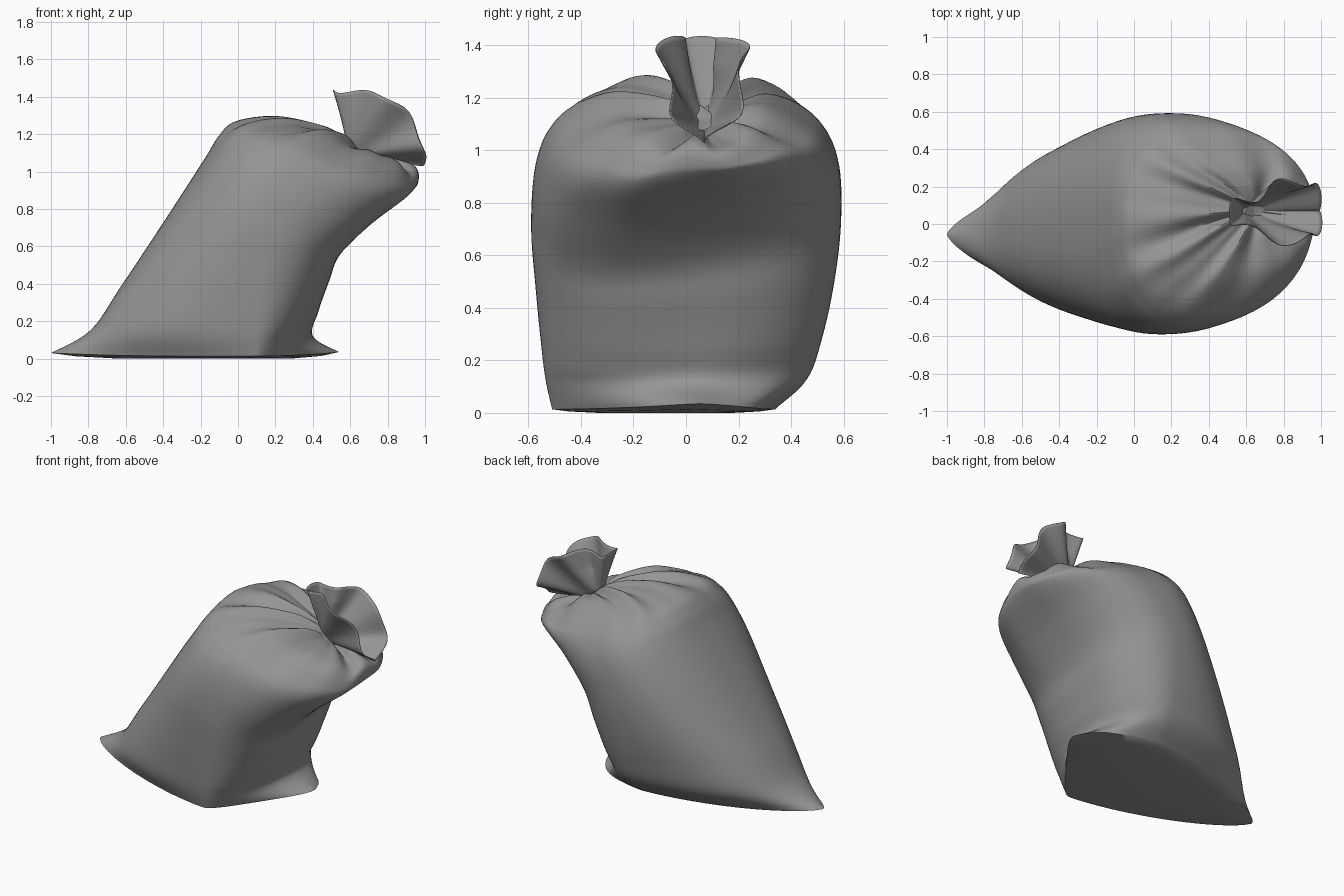
import bpy, bmesh
from math import sin, cos, pi, copysign, exp
from mathutils import Vector

if "Cube" in bpy.data.objects:
    bpy.data.objects.remove(bpy.data.objects["Cube"])

SEG = 96

# Sack cross-sections, bottom to neck:
# left x, left z, right x, right z, widest x, y min, y max, left power, right power
RINGS = [
    (-1.00, .03, .54, .035, .10, -.51, .34, 1.4, 1.4),
    (-.79, .15, .40, .12, .10, -.535, .46, .93, 1.1),
    (-.63, .38, .43, .25, .10, -.555, .52, .85, .92),
    (-.47, .62, .49, .42, .11, -.575, .565, .85, .83),
    (-.30, .88, .55, .57, .15, -.59, .59, .85, .8),
    (-.17, 1.08, .72, .74, .24, -.575, .585, .85, .8),
    (-.10, 1.19, .92, .88, .32, -.52, .53, .85, .82),
    (-.01, 1.26, .965, .94, .37, -.42, .43, .85, .85),
    (.20, 1.28, .945, 1.01, .47, -.27, .31, .9, .9),
    (.42, 1.235, .81, 1.05, .58, -.08, .20, 1.0, 1.0),
    (.555, 1.19, .70, 1.07, .63, .02, .12, 1.0, 1.0),
]
FOLD = [0, 0, 0, 0, 0, .002, .004, .009, .016, .018, .006]
SHEAR = [0, 0, .03, .10, .17, .20, .15, .08, .03, 0, 0]

cloth_mat = bpy.data.materials.new("grey_cloth")
cloth_mat.diffuse_color = (.3, .3, .3, 1)
cloth_mat.use_nodes = True
cloth_mat.node_tree.nodes["Principled BSDF"].inputs["Base Color"].default_value = cloth_mat.diffuse_color


def spow(v, p):
    return copysign(abs(v) ** p, v)


def catmull(rows, t):
    i = min(int(t), len(rows) - 2)
    u = t - i
    a, b, c, d = (rows[max(0, min(len(rows) - 1, k))] for k in range(i - 1, i + 3))
    return [.5 * (2 * q + (r - p) * u + (2 * p - 5 * q + 4 * r - s) * u * u
                  + (3 * q - p - 3 * r + s) * u ** 3)
            for p, q, r, s in zip(a, b, c, d)]


def sack_ring(t):
    rows = [r + (f, s) for r, f, s in zip(RINGS, FOLD, SHEAR)]
    xl, zl, xr, zr, xw, y0, y1, pl, pr, fold, shear = catmull(rows, t)
    k = t / 10
    pts = []
    for j in range(SEG):
        a = 2 * pi * j / SEG
        c, s = cos(a), sin(a)
        # blend the two corner powers; the base is straighter on its front right edge
        p = pl + (pr - pl) * (.5 + .5 * c)
        if c > 0:
            p -= .4 * sin(2 * a) * max(0, 1 - t / 1.3)
        x = xw + spow(c, p) * ((xr - xw) if c > 0 else (xw - xl))
        yc = .055 * c * (1 - k) + .07 * k
        y = yc + spow(s, p) * ((y1 - yc) if s > 0 else (yc - y0))
        f = (x - xl) / (xr - xl)
        z = zl + (zr - zl) * f
        if t < 1:
            z -= .02 * (1 - c ** 4) * (1 - t)
        z += .015 * s * s * max(0, min(1, t - 6)) * max(0, min(1, 10 - t))
        z += shear * y * max(c, 0)
        # gathers radiating from the neck
        z += fold * (cos(8 * a + .6) + .6 * cos(13 * a + 2) - .4 * abs(sin(5 * a)))
        pts.append(Vector((x, y, max(z, .006))))
    return pts


def skin(name, rings, cap_start=False, cap_end=False):
    bm = bmesh.new()
    vs = [[bm.verts.new(p) for p in r] for r in rings]
    n = len(vs[0])
    for a, b in zip(vs, vs[1:]):
        for j in range(n):
            bm.faces.new((a[j], a[(j + 1) % n], b[(j + 1) % n], b[j]))
    if cap_start:
        bm.faces.new(vs[0][::-1])
    if cap_end:
        bm.faces.new(vs[-1])
    bmesh.ops.recalc_face_normals(bm, faces=bm.faces)
    me = bpy.data.meshes.new(name)
    bm.to_mesh(me)
    bm.free()
    me.materials.append(cloth_mat)
    ob = bpy.data.objects.new(name, me)
    bpy.context.collection.objects.link(ob)
    bpy.ops.object.select_all(action='DESELECT')
    ob.select_set(True)
    bpy.context.view_layer.objects.active = ob
    bpy.ops.object.shade_smooth_by_angle(angle=.9)
    return ob


# Filled sack body with a nearly flat base inside the seam
steps = 6
rings = [sack_ring(i / steps) for i in range(10 * steps + 1)]
mid = Vector((-.1, -.07, 0))
base = [[Vector((mid.x + (p.x - mid.x) * q, mid.y + (p.y - mid.y) * q, p.z * h)) for p in rings[0]]
        for q, h in ((.6, 0), (.85, .4))]
skin("sack_body", base + rings, cap_start=True, cap_end=True)

# Flared, folded cloth above the tied neck
neck = Vector((.645, .07, 1.13))
axis = Vector((.62, 0, .78))
chord = Vector((-.78, 0, .62))
side = Vector((0, 1, 0))
rings = []
for i in range(17):
    t = i / 16
    ring = []
    for j in range(SEG):
        a = 2 * pi * j / SEG
        c, s = cos(a), sin(a)
        # one deep fold on the back side plus softer waves
        pinch = 1 - .5 * min(1, 1.6 * t) * exp(-((a - .85) / .26) ** 2)
        wave = (1 + t * .16 * cos(5 * a + .5)) * pinch
        e = (.06 + .255 * t ** 1.1) * c * (.85 + .15 * wave) - .025 * t
        w = (.012 + .15 * t ** .75) * s * wave + .025 * t * sin(6 * a) * c * c
        d = -.03 + t * (.175 + .17 * s * s + .01 * cos(7 * a))
        ring.append(neck + chord * e + side * w + axis * d)
    rings.append(ring)
ruffle = skin("sack_ruffle", rings)
mod = ruffle.modifiers.new("cloth", 'SOLIDIFY')
mod.thickness = .004
mod.offset = 0
